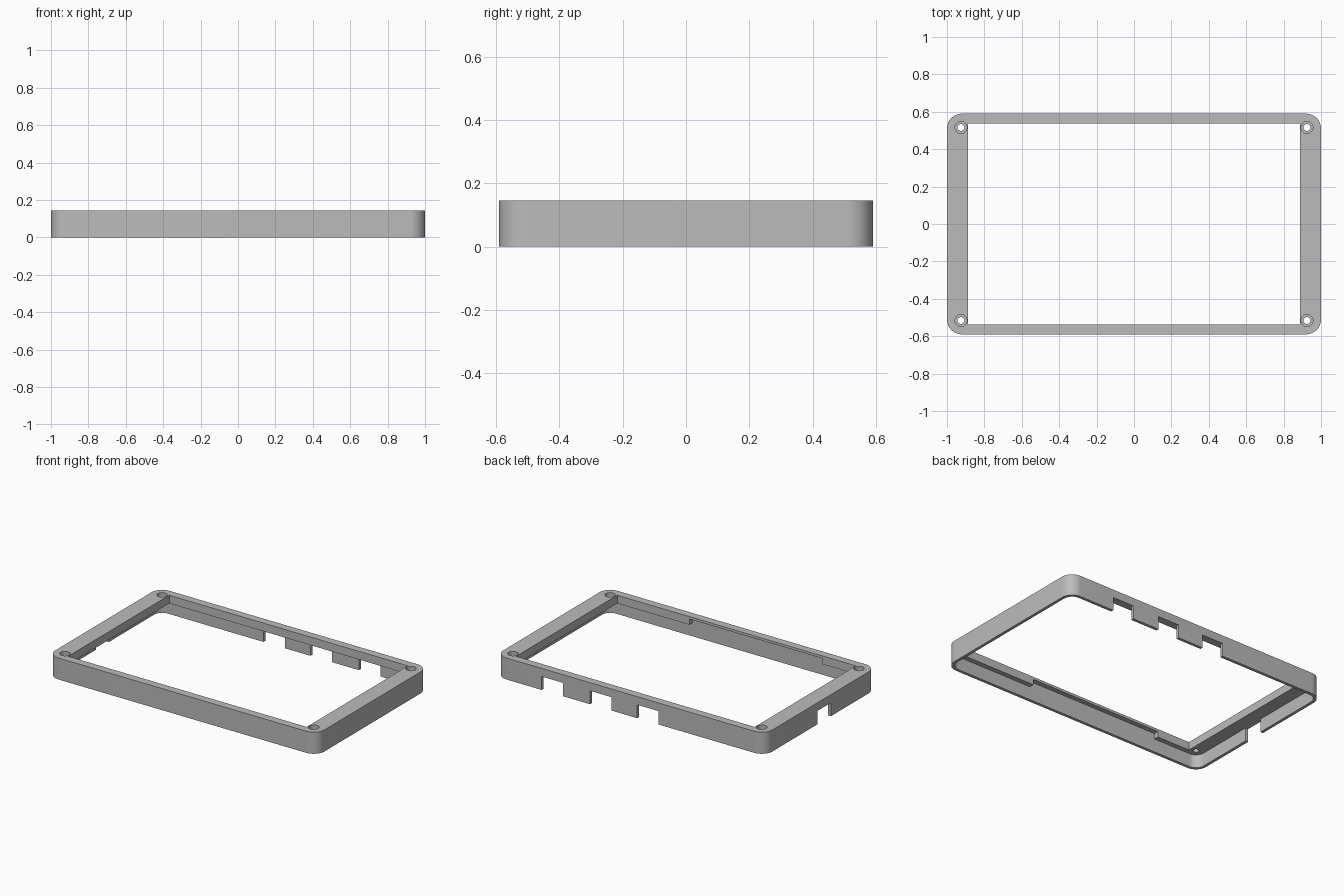
import bpy, bmesh, math

cube = bpy.data.objects.get("Cube")
if cube:
    bpy.data.objects.remove(cube, do_unlink=True)

HALF_X, HALF_Y, HEIGHT = 1.0, 0.59, 0.145
PLATE_Z = 0.09      # underside of the top plate
WALL = 0.02         # skirt thickness
RADIUS = 0.08       # outer corner radius

grey = bpy.data.materials.new("plain grey")
grey.use_nodes = True
colour = (0.5, 0.5, 0.5, 1)
grey.diffuse_color = colour
grey.node_tree.nodes["Principled BSDF"].inputs["Base Color"].default_value = colour


def prism(name, outline, z0, z1):
    """Extrude a counter-clockwise outline from z0 to z1."""
    bm = bmesh.new()
    face = bm.faces.new([bm.verts.new((x, y, z0)) for x, y in outline])
    top = bmesh.ops.extrude_face_region(bm, geom=[face])["geom"]
    verts = [v for v in top if isinstance(v, bmesh.types.BMVert)]
    bmesh.ops.translate(bm, verts=verts, vec=(0, 0, z1 - z0))
    bmesh.ops.recalc_face_normals(bm, faces=bm.faces[:])
    mesh = bpy.data.meshes.new(name)
    bm.to_mesh(mesh)
    bm.free()
    obj = bpy.data.objects.new(name, mesh)
    bpy.context.collection.objects.link(obj)
    return obj


def rounded(hx, hy, r, steps=12):
    points = []
    for quarter, (sx, sy) in enumerate([(1, 1), (-1, 1), (-1, -1), (1, -1)]):
        for i in range(steps + 1):
            a = (quarter + i / steps) * math.pi / 2
            points.append((sx * (hx - r) + r * math.cos(a),
                           sy * (hy - r) + r * math.sin(a)))
    return points


def circle(x, y, r, sides=32):
    return [(x + r * math.cos(2 * math.pi * i / sides),
             y + r * math.sin(2 * math.pi * i / sides)) for i in range(sides)]


def box(x0, x1, y0, y1):
    return [(x0, y0), (x1, y0), (x1, y1), (x0, y1)]


def cut(target, outline, z0, z1):
    cutter = prism("cutter", outline, z0, z1)
    cutter.hide_render = True
    mod = target.modifiers.new("cut", "BOOLEAN")
    mod.operation, mod.solver, mod.object = "DIFFERENCE", "EXACT", cutter
    bpy.context.view_layer.objects.active = target
    bpy.ops.object.modifier_apply(modifier=mod.name)
    bpy.data.objects.remove(cutter, do_unlink=True)


# Outer body with rounded corners
frame = prism("bezel_frame", rounded(HALF_X, HALF_Y, RADIUS), 0, HEIGHT)

# Hollow underside, leaving a thin skirt, then the open window
cut(frame, rounded(HALF_X - WALL, HALF_Y - WALL, RADIUS - WALL), -0.1, PLATE_Z)
cut(frame, box(-0.887, 0.887, -0.537, 0.537), -0.1, 0.3)

# Connector notches in the back skirt
for x0, x1 in [(0.5, 0.66), (0.14, 0.3), (-0.21, -0.05)]:
    cut(frame, box(x0, x1, 0.55, 0.7), -0.1, PLATE_Z)

# Notch in one side skirt
cut(frame, box(-1.1, -0.95, -0.11, 0.03), -0.1, PLATE_Z)

# Long relief under the front lip
cut(frame, box(-0.64, 0.35, -HALF_Y + WALL, -0.5), 0.05, 0.128)

# Counterbored screw holes
for x in (-0.925, 0.925):
    for y in (-0.516, 0.516):
        cut(frame, circle(x, y, 0.018), -0.1, 0.3)
        cut(frame, circle(x, y, 0.032), 0.115, 0.3)

frame.data.materials.clear()
frame.data.materials.append(grey)
for poly in frame.data.polygons:
    poly.material_index = 0

bpy.ops.object.select_all(action="DESELECT")
frame.select_set(True)
bpy.context.view_layer.objects.active = frame
bpy.ops.object.shade_smooth_by_angle(angle=math.radians(30))
